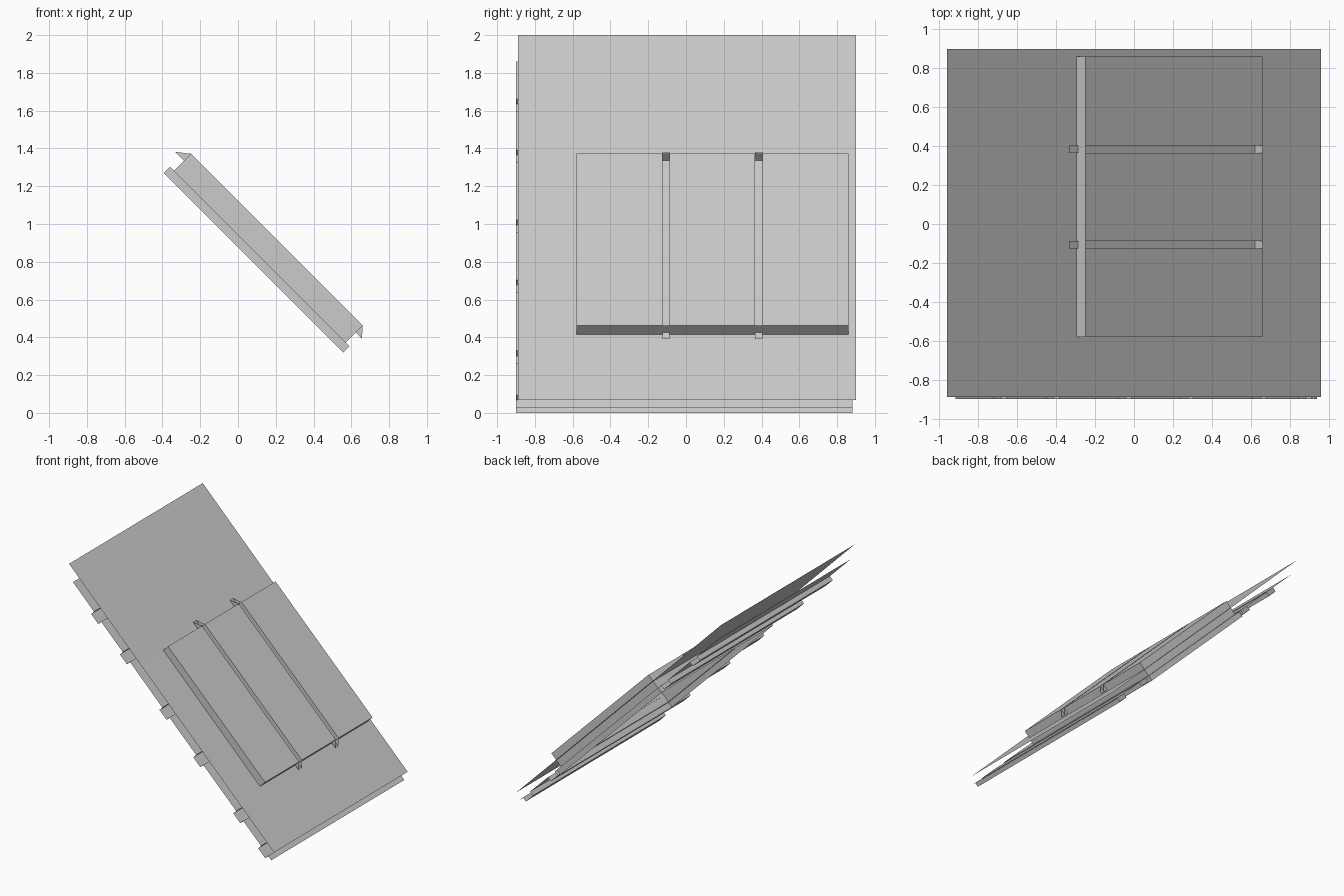
import bpy, bmesh

if "Cube" in bpy.data.objects:
    bpy.data.objects.remove(bpy.data.objects["Cube"])


def make_object(name, bm):
    bmesh.ops.remove_doubles(bm, verts=bm.verts, dist=0.0005)
    mesh = bpy.data.meshes.new(name)
    bm.to_mesh(mesh)
    bm.free()
    obj = bpy.data.objects.new(name, mesh)
    bpy.context.collection.objects.link(obj)
    return obj


def face(bm, pts):
    return bm.faces.new([bm.verts.new(p) for p in pts])


def sweep(bm, profile, y0, y1):
    """Sweep an open (x, z) profile along y."""
    for (xa, za), (xb, zb) in zip(profile, profile[1:]):
        face(bm, [(xa, y0, za), (xb, y0, zb), (xb, y1, zb), (xa, y1, za)])


def sheet_with_hole(name, upper, lower, middle, y0, y1, h0, h1):
    """Sheet whose profile is upper + middle + lower, with the middle left out from h0 to h1."""
    bm = bmesh.new()
    for a, b in ((y0, h0), (h1, y1)):
        sweep(bm, upper + middle + lower, a, b)
    sweep(bm, upper, h0, h1)
    sweep(bm, lower, h0, h1)
    return make_object(name, bm)


def on_slope(level, z):
    """Point on the 45 degree plane x + z = level."""
    return (level - z, z)


TOP, DEPTH, WIDTH = 0.942, 0.027, 0.066
Y0, Y1 = -0.58, 0.86                       # raised panel
B0, B1 = -0.608, 0.888                     # base flange
up_top, up_low = (-0.25, 1.372), (-0.34, 1.282)
dn_low, dn_top = (0.57, 0.373), (0.66, 0.463)
base_up, base_up_low = (-0.36, 1.303), (-0.393, 1.27)
base_dn_low, base_dn = (0.557, 0.32), (0.59, 0.353)

# Upper sheet: thin sloping plane, open under the panel
sheet_with_hole("upper_sheet", [(-0.961, 2.0), on_slope(1.034, 1.329)],
                [on_slope(1.029, 0.419), (0.961, 0.067)], [], -0.89, 0.9, Y0, Y1)


# Lower sheet: ribbed with six grooves, open under the panel
def grooves(starts):
    pts = []
    for z in starts:
        floor = TOP - 2 * DEPTH
        pts += [on_slope(TOP, z), on_slope(floor, z - DEPTH),
                on_slope(floor, z - WIDTH - DEPTH), on_slope(TOP, z - WIDTH)]
    return pts


sheet_with_hole("ribbed_lower_sheet",
                [on_slope(TOP, 1.86)] + grooves((1.662, 1.392)) + [base_up],
                [base_dn] + grooves((0.329, 0.096)) + [on_slope(TOP, 0.0)],
                grooves((1.021, 0.704)), -0.9, 0.882, B0, 0.87)

# Base flange: hollow skirt with a ledge up to the panel walls
bm = bmesh.new()
sweep(bm, [base_up_low, base_up], B0, B1)
sweep(bm, [base_dn, base_dn_low], B0, B1)
for y in (B0, B1):
    face(bm, [(x, y, z) for x, z in (base_up, base_up_low, base_dn_low, base_dn)])
for a, b in ((B0, Y0), (Y1, B1)):
    sweep(bm, [base_up, base_dn], a, b)
sweep(bm, [base_up, up_low], Y0, Y1)
sweep(bm, [dn_low, base_dn], Y0, Y1)
make_object("panel_base", bm)

# Raised panel: hollow box with two slots in its top face
slots = [(c - 0.019, c + 0.019) for c in (-0.106, 0.385)]
bm = bmesh.new()
sweep(bm, [up_low, up_top], Y0, Y1)
sweep(bm, [dn_top, dn_low], Y0, Y1)
for y in (Y0, Y1):
    face(bm, [(x, y, z) for x, z in (up_top, up_low, dn_low, dn_top)])
edges = [Y0, *slots[0], *slots[1], Y1]
for a, b in zip(edges[::2], edges[1::2]):
    sweep(bm, [up_top, dn_top], a, b)
make_object("raised_panel", bm)

# Open channels in the slots, tapering to points beyond the panel ends
tip_up, tip_dn = (-0.334, 1.382), (0.656, 0.392)
for i, (a, b) in enumerate(slots):
    bm = bmesh.new()
    sweep(bm, [tip_up, tip_dn], a, b)
    for y in (a, b):
        face(bm, [(x, y, z) for x, z in (tip_up, tip_dn, dn_top, up_top)])
    make_object(f"channel_{i + 1}", bm)
